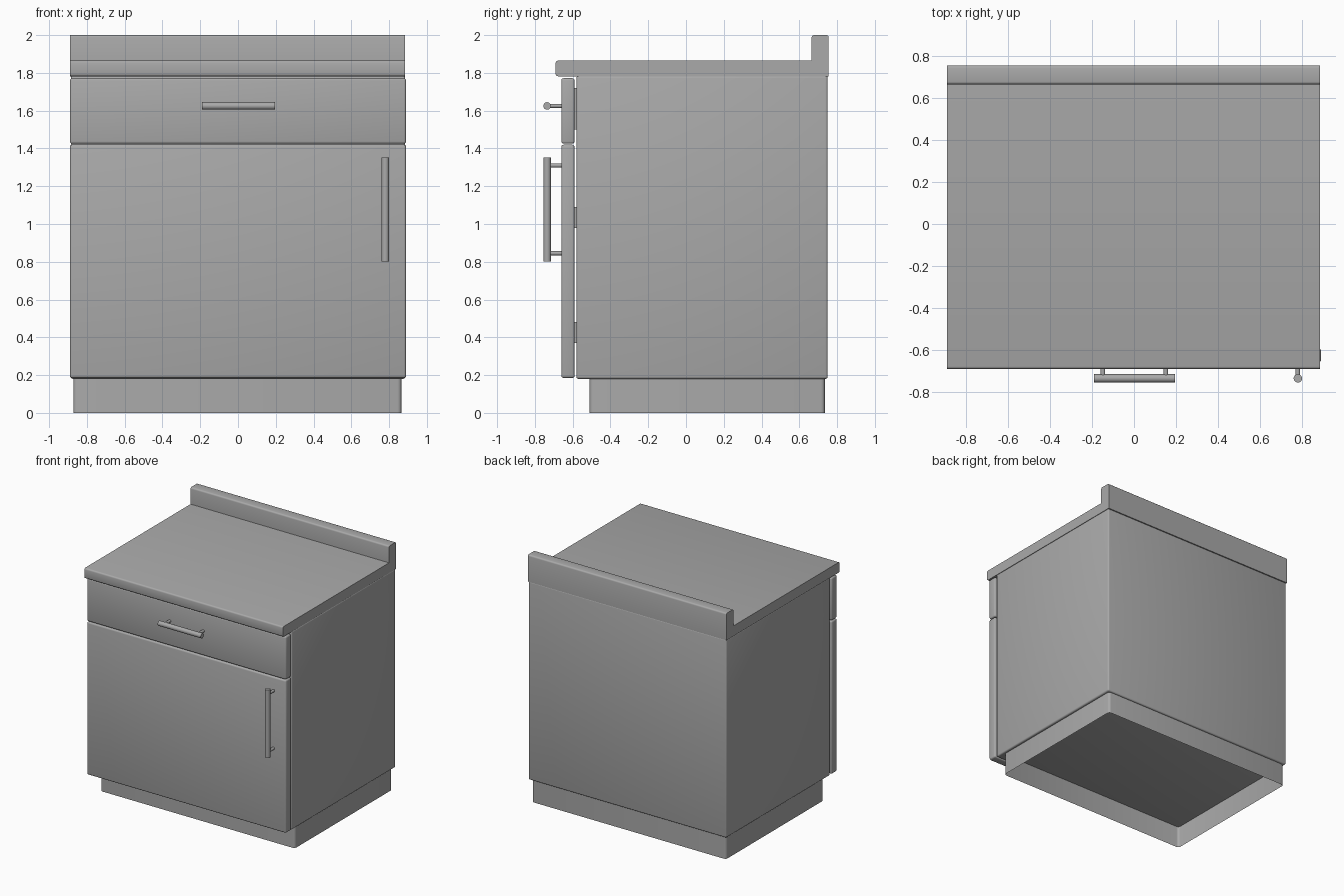
import bpy, bmesh
from math import pi, radians
from mathutils import Matrix, Vector

if "Cube" in bpy.data.objects:
    bpy.data.objects.remove(bpy.data.objects["Cube"], do_unlink=True)

grey = bpy.data.materials.new("plain grey")
grey.use_nodes = True
colour = (0.4, 0.4, 0.4, 1)
grey.diffuse_color = colour
grey.node_tree.nodes["Principled BSDF"].inputs["Base Color"].default_value = colour


def finish(name, bm, bevel=0, segments=3):
    bmesh.ops.recalc_face_normals(bm, faces=bm.faces)
    mesh = bpy.data.meshes.new(name)
    bm.to_mesh(mesh)
    bm.free()
    mesh.materials.append(grey)
    ob = bpy.data.objects.new(name, mesh)
    bpy.context.collection.objects.link(ob)
    bpy.ops.object.select_all(action="DESELECT")
    ob.select_set(True)
    bpy.context.view_layer.objects.active = ob
    if bevel:
        mod = ob.modifiers.new("Rounded edges", "BEVEL")
        mod.width = bevel
        mod.segments = segments
        bpy.ops.object.modifier_apply(modifier=mod.name)
    bpy.ops.object.shade_smooth_by_angle(angle=radians(40))
    return ob


def box_mesh(x, y, z):
    bm = bmesh.new()
    bmesh.ops.create_cube(bm, size=1)
    for v in bm.verts:
        v.co = [r[0] if c < 0 else r[1] for r, c in zip((x, y, z), v.co)]
    return bm


def box(name, x, y, z, bevel=0):
    return finish(name, box_mesh(x, y, z), bevel)


def rod(name, start, end, radius, bevel=0):
    start, end = Vector(start), Vector(end)
    axis = end - start
    turn = axis.to_track_quat("Z", "Y").to_matrix().to_4x4()
    bm = bmesh.new()
    bmesh.ops.create_cone(bm, cap_ends=True, segments=20, radius1=radius, radius2=radius,
                          depth=axis.length,
                          matrix=Matrix.Translation((start + end) / 2) @ turn)
    return finish(name, bm)


# Plinth: thin open skirt with rounded upright corners
bm = box_mesh((-0.872, 0.865), (-0.51, 0.735), (0, 0.19))
bmesh.ops.delete(bm, geom=[f for f in bm.faces if abs(f.normal.z) > 0.5], context="FACES_ONLY")
upright = [e for e in bm.edges if abs(e.verts[0].co.z - e.verts[1].co.z) > 0.1]
bmesh.ops.bevel(bm, geom=upright, offset=0.02, segments=3, profile=0.5, affect="EDGES")
finish("plinth", bm)

# Cabinet carcass
box("cabinet_body", (-0.885, 0.885), (-0.58, 0.75), (0.18, 1.785), 0.012)

# Countertop and upstand from one side profile
profile = [(-0.69, 1.782), (0.755, 1.782), (0.755, 2), (0.665, 2), (0.665, 1.865), (-0.69, 1.865)]
bm = bmesh.new()
face = bm.faces.new([bm.verts.new((-0.89, y, z)) for y, z in profile])
grown = bmesh.ops.extrude_face_region(bm, geom=[face])["geom"]
bmesh.ops.translate(bm, verts=[g for g in grown if isinstance(g, bmesh.types.BMVert)],
                    vec=(1.775, 0, 0))
round_edges = [e for e in bm.edges if abs(e.verts[0].co.x - e.verts[1].co.x) > 1
               and (e.verts[0].co.y < -0.6 or e.verts[0].co.z > 1.95)]
bmesh.ops.bevel(bm, geom=round_edges, offset=0.012, segments=3, profile=0.5, affect="EDGES")
finish("countertop", bm)

# Drawer front and door, standing just off the carcass
front = (-0.66, -0.59)
box("drawer_front", (-0.89, 0.89), front, (1.425, 1.772), 0.012)
box("door", (-0.89, 0.89), front, (0.185, 1.42), 0.012)

# Drawer mount and door hinges fill part of the gap
gap = (-0.6, -0.57)
box("drawer_mount", (-0.8, 0.8), gap, (1.5, 1.72))
for side, z in (("lower", 0.37), ("upper", 0.98)):
    box(side + "_hinge", (-0.85, -0.75), gap, (z, z + 0.11))

# Bar handles on two posts each
bar_y = -0.735
rod("drawer_handle_bar", (-0.19, bar_y, 1.625), (0.195, bar_y, 1.625), 0.02)
for side, x in (("right", -0.148), ("left", 0.152)):
    rod("drawer_handle_post_" + side, (x, bar_y, 1.625), (x, -0.655, 1.625), 0.011)
rod("door_handle_bar", (0.78, bar_y, 0.802), (0.78, bar_y, 1.352), 0.02)
for side, z in (("lower", 0.845), ("upper", 1.31)):
    rod("door_handle_post_" + side, (0.78, bar_y, z), (0.78, -0.655, z), 0.011)
